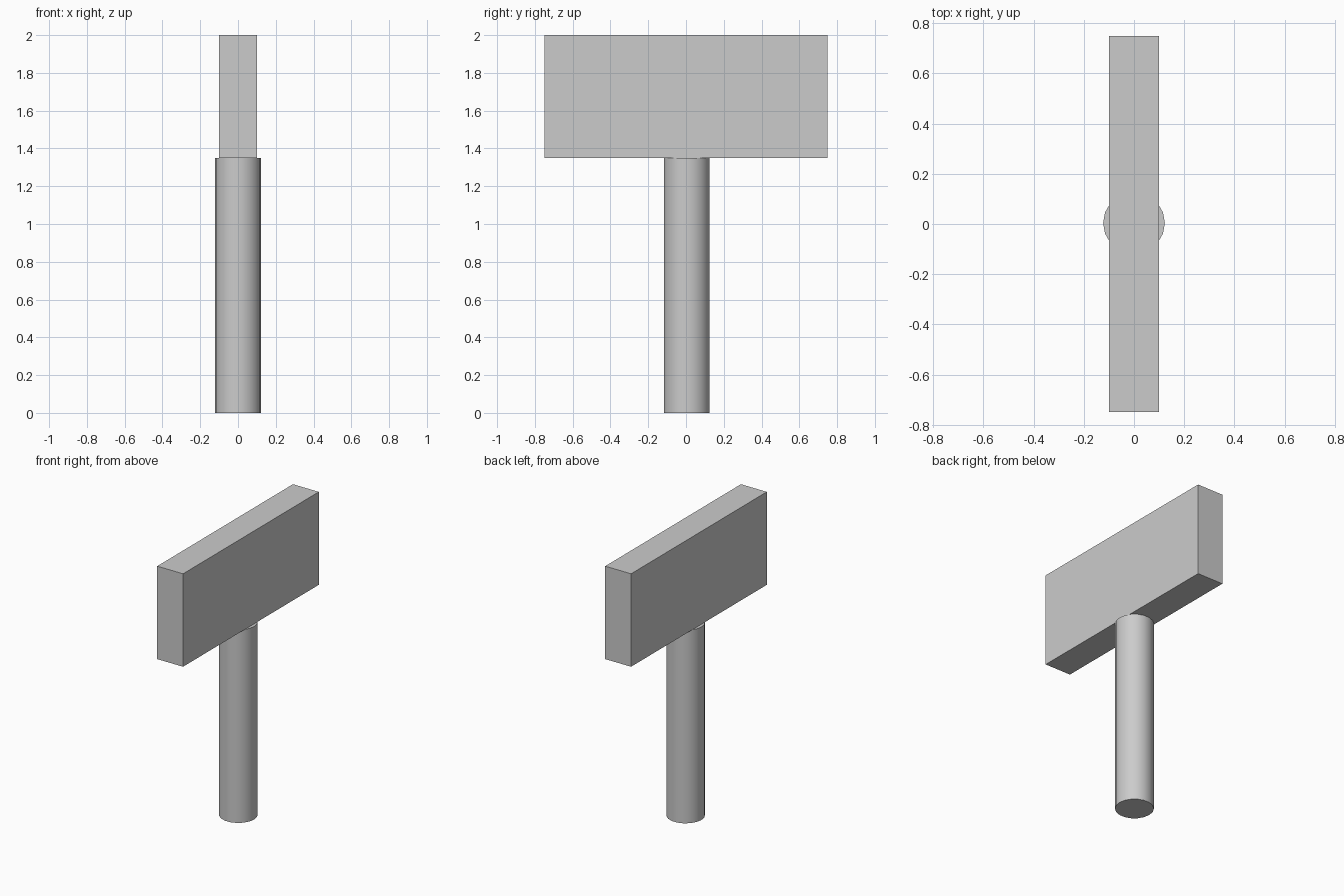
import bpy
import math

if "Cube" in bpy.data.objects:
    bpy.data.objects.remove(bpy.data.objects["Cube"])

# Head: a plain rectangular block
bpy.ops.mesh.primitive_cube_add(size=1, location=(0, 0, 1.675))
head = bpy.context.object
head.name = "hammer_head"
head.scale = (0.2, 1.5, 0.65)
bpy.ops.object.transform_apply(location=False, rotation=False, scale=True)

# Handle: round shaft, with corners on the x axis
bpy.ops.mesh.primitive_cylinder_add(vertices=18, radius=0.123, depth=1.35,
                                    location=(0, 0.004, 0.675),
                                    rotation=(0, 0, math.pi / 2))
handle = bpy.context.object
handle.name = "handle"
bpy.ops.object.shade_smooth_by_angle(angle=math.radians(35))
